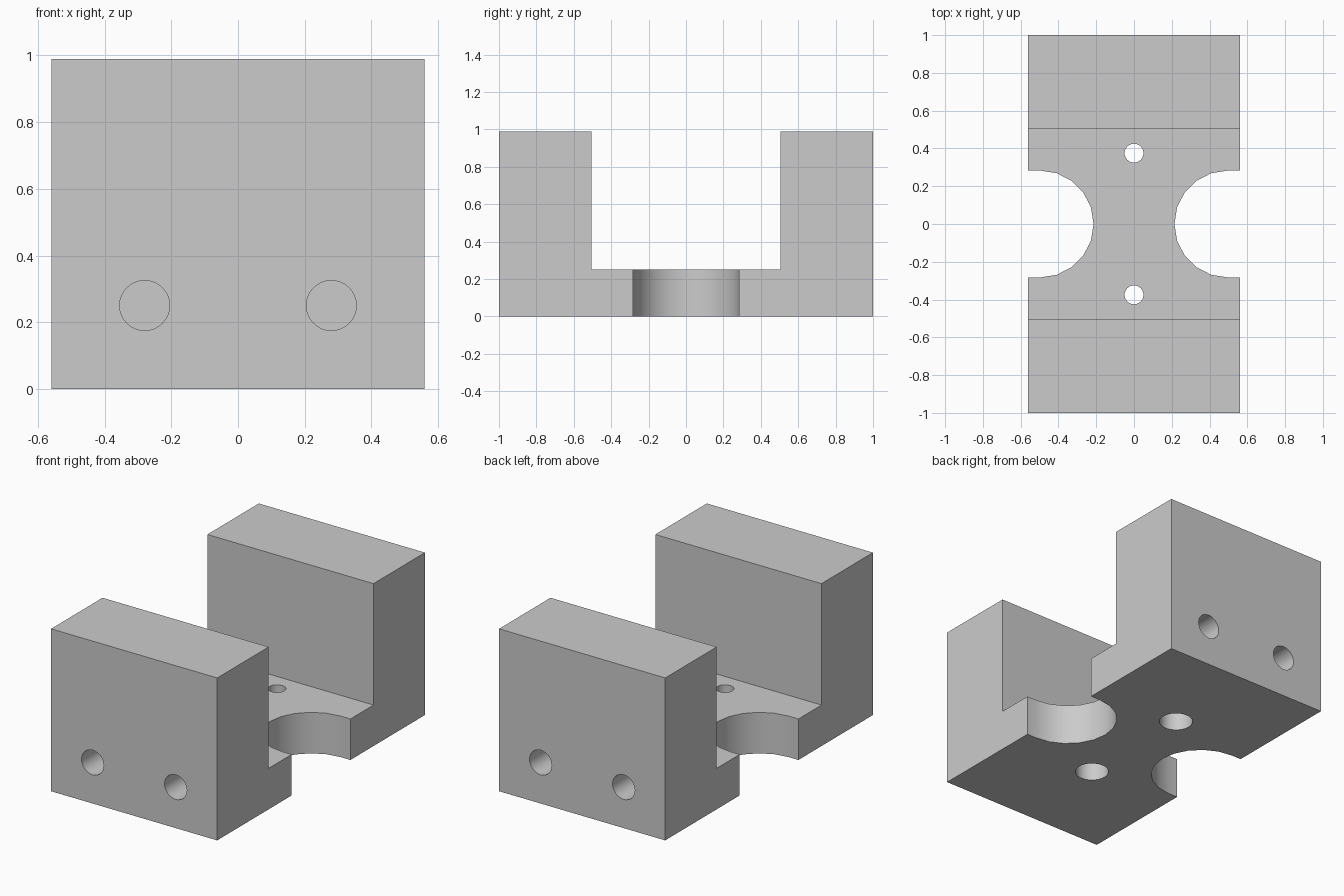
import bpy
import bmesh
from math import cos, sin, pi
from mathutils import Vector

if "Cube" in bpy.data.objects:
    bpy.data.objects.remove(bpy.data.objects["Cube"], do_unlink=True)

HALF_W, HEIGHT, FLOOR, INNER = 0.56, 0.99, 0.25, 0.505

grey = bpy.data.materials.new("plain grey")
grey.use_nodes = True
colour = (0.6, 0.6, 0.6, 1)
grey.diffuse_color = colour
grey.node_tree.nodes["Principled BSDF"].inputs["Base Color"].default_value = colour


def prism(name, points, sweep):
    """Extrude a flat outline along the sweep vector."""
    bm = bmesh.new()
    face = bm.faces.new([bm.verts.new(p) for p in points])
    result = bmesh.ops.extrude_face_region(bm, geom=[face])
    moved = [v for v in result["geom"] if isinstance(v, bmesh.types.BMVert)]
    bmesh.ops.translate(bm, verts=moved, vec=sweep)
    bmesh.ops.recalc_face_normals(bm, faces=bm.faces)
    mesh = bpy.data.meshes.new(name)
    bm.to_mesh(mesh)
    bm.free()
    mesh.materials.append(grey)
    obj = bpy.data.objects.new(name, mesh)
    bpy.context.collection.objects.link(obj)
    return obj


def drill(centre, radius, sweep, sides=32):
    """Round cutter starting at centre and running along sweep."""
    u = Vector((1, 0, 0))
    v = Vector(sweep).normalized().cross(u)
    ring = [2 * pi * i / sides for i in range(sides)]
    return prism("cutter", [Vector(centre) + radius * (cos(a) * u + sin(a) * v)
                            for a in ring], sweep)


# U-shaped block
half = [(1, 0), (1, HEIGHT), (INNER, HEIGHT), (INNER, FLOOR)]
outline = half + [(-y, z) for y, z in reversed(half)]
block = prism("clamp_block", [(-HALF_W, y, z) for y, z in outline], (2 * HALF_W, 0, 0))

cutters = []
for side in (-1, 1):
    # Round-ended notch in each side of the floor
    r, cx = 0.283, 0.497
    arc = [(cx - r * sin(pi * i / 10), r * cos(pi * i / 10)) for i in range(11)]
    notch = [(0.7, r)] + arc + [(0.7, -r)]
    cutters.append(prism("cutter", [(side * x, y, -0.1) for x, y in notch], (0, 0, 0.6)))
    # Counterbored floor hole
    y = side * 0.375
    cutters.append(drill((0, y, -0.1), 0.05, (0, 0, 0.6)))
    cutters.append(drill((0, y, -0.1), 0.095, (0, 0, 0.25)))
    # Blind holes in the end faces
    for x in (-0.28, 0.28):
        cutters.append(drill((x, side * 1.1, 0.25), 0.075, (0, -side * 0.35, 0)))

bpy.ops.object.select_all(action="DESELECT")
block.select_set(True)
bpy.context.view_layer.objects.active = block
for cutter in cutters:
    cutter.hide_render = True
    cut = block.modifiers.new("cut", "BOOLEAN")
    cut.operation = "DIFFERENCE"
    cut.solver = "EXACT"
    cut.object = cutter
    bpy.ops.object.modifier_apply(modifier=cut.name)
    bpy.data.objects.remove(cutter, do_unlink=True)

bpy.ops.object.shade_smooth_by_angle(angle=pi / 6)
